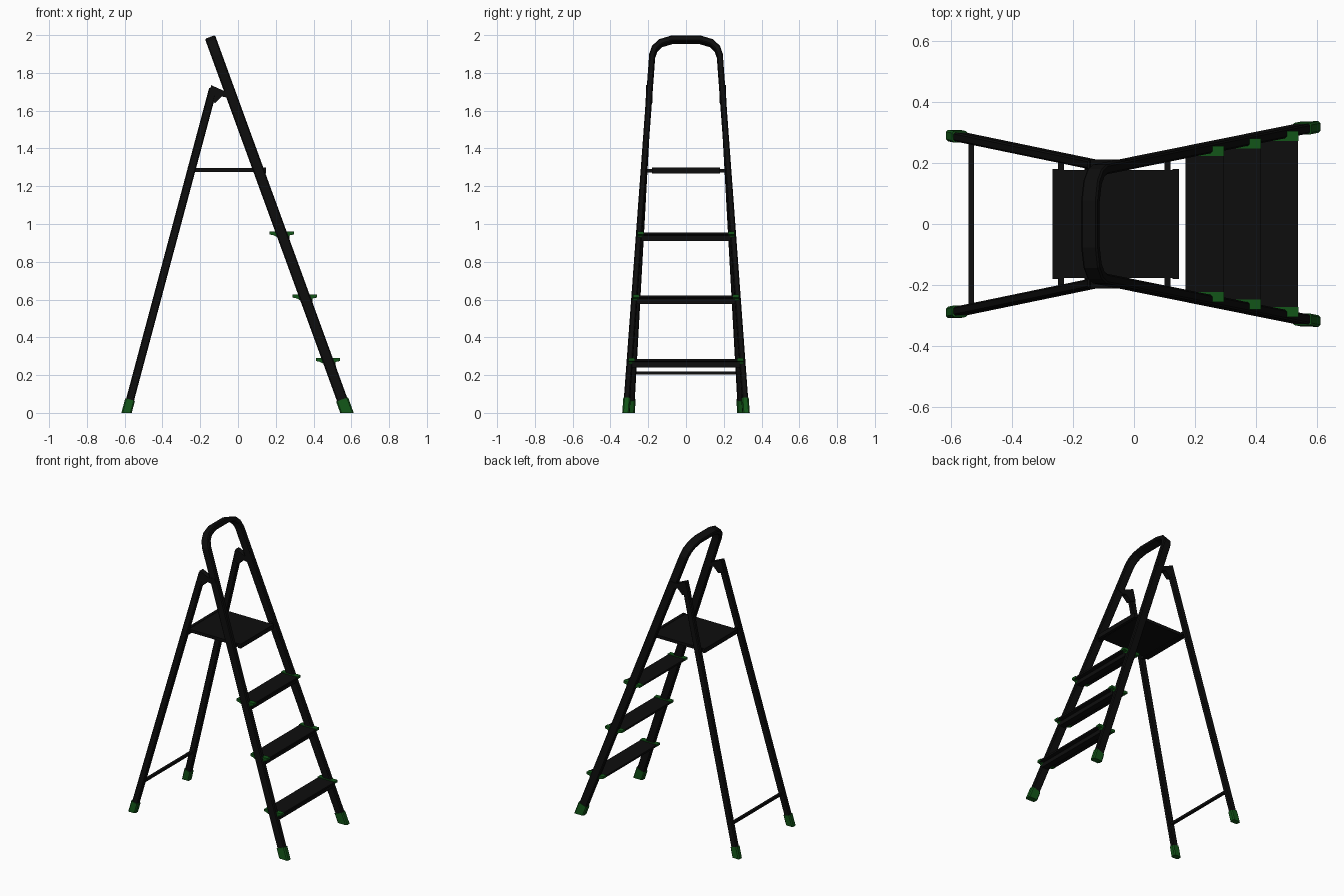
import bpy, bmesh
from mathutils import Vector

if "Cube" in bpy.data.objects:
    bpy.data.objects.remove(bpy.data.objects["Cube"])


def material(name, rgb):
    m = bpy.data.materials.new(name)
    m.diffuse_color = (*rgb, 1)
    m.use_nodes = True
    m.node_tree.nodes["Principled BSDF"].inputs["Base Color"].default_value = m.diffuse_color
    return m


BLACK = material("black", (0.004, 0.004, 0.004))
GREEN = material("dark green", (0.006, 0.09, 0.009))


def finish(bm, name, mat):
    bmesh.ops.recalc_face_normals(bm, faces=bm.faces)
    me = bpy.data.meshes.new(name)
    bm.to_mesh(me)
    bm.free()
    me.materials.append(mat)
    ob = bpy.data.objects.new(name, me)
    bpy.context.collection.objects.link(ob)
    return ob


def sweep(name, path, normal, width, depth, mat, floor=False):
    """Sweep a chamfered rectangle along a planar path; normal is the depth direction."""
    bm = bmesh.new()
    w, d, c = width / 2, depth / 2, min(width, depth) * 0.18
    prof = [(w, -d + c), (w, d - c), (w - c, d), (-w + c, d),
            (-w, d - c), (-w, -d + c), (-w + c, -d), (w - c, -d)]
    pts = [Vector(p) for p in path]
    n = Vector(normal).normalized()
    rings = []
    for i, p in enumerate(pts):
        a = (p - pts[i - 1]).normalized() if i else None
        b = (pts[i + 1] - p).normalized() if i < len(pts) - 1 else None
        t = ((a or b) + (b or a)).normalized()
        side = n.cross(t).normalized() / max(0.5, t.dot(a or b))
        rings.append([bm.verts.new(p + side * u + n * v) for u, v in prof])
    for r, s in zip(rings, rings[1:]):
        for k in range(8):
            bm.faces.new((r[k], r[(k + 1) % 8], s[(k + 1) % 8], s[k]))
    bm.faces.new(rings[0])
    bm.faces.new(rings[-1])
    if floor:  # trim flat on the ground
        res = bmesh.ops.bisect_plane(bm, geom=bm.verts[:] + bm.edges[:] + bm.faces[:],
                                     plane_co=(0, 0, 0), plane_no=(0, 0, -1), clear_outer=True)
        cut = [e for e in res["geom_cut"] if isinstance(e, bmesh.types.BMEdge)]
        bmesh.ops.contextual_create(bm, geom=cut)
    return finish(bm, name, mat)


def extrude_y(name, profile, y0, y1, mat):
    """Extrude an x-z profile along y."""
    bm = bmesh.new()
    f = bm.faces.new([bm.verts.new((x, y0, z)) for x, z in profile])
    res = bmesh.ops.extrude_face_region(bm, geom=[f])
    vs = [v for v in res["geom"] if isinstance(v, bmesh.types.BMVert)]
    bmesh.ops.translate(bm, vec=(0, y1 - y0, 0), verts=vs)
    return finish(bm, name, mat)


def rect(x0, x1, z0, z1):
    return [(x0, z0), (x1, z0), (x1, z1), (x0, z1)]


def front(y, z):  # point on the climbing side plane
    return (0.577 - 0.3645 * z, y, z)


def rear(s, z):  # point on the support leg axis
    return (-0.59 + 0.267 * z, s * (0.29 - 0.0553 * z), z)


def rail_y(z):
    return 0.318 - 0.0731 * z


FN = (1, 0, 0.3645)
RN = (1, 0, -0.267)

# climbing rails and top hoop in one bent tube
half = [(rail_y(0.02), 0.02), (0.179, 1.89), (0.166, 1.927), (0.135, 1.957), (0.075, 1.975)]
loop = half + [(-y, z) for y, z in reversed(half)]
sweep("front_rail_hoop", [front(y, z) for y, z in loop], FN, 0.032, 0.057, BLACK)

for s, side in ((1, "right"), (-1, "left")):
    # support legs and rubber feet
    sweep(f"rear_leg_{side}", [rear(s, 0.02), rear(s, 1.715)], RN, 0.03, 0.043, BLACK)
    sweep(f"rear_foot_{side}", [rear(s, -0.03), rear(s, 0.07)], RN, 0.038, 0.053, GREEN, True)
    sweep(f"front_foot_{side}", [front(s * rail_y(-0.03), -0.03), front(s * rail_y(0.07), 0.07)],
          FN, 0.038, 0.067, GREEN, True)
    # hinge bracket joining leg to rail
    extrude_y(f"hinge_bracket_{side}",
              [(-0.142, 1.735), (-0.075, 1.705), (-0.03, 1.71), (-0.02, 1.685),
               (-0.05, 1.668), (-0.085, 1.675), (-0.12, 1.64), (-0.162, 1.655)],
              s * 0.177, s * 0.212, BLACK)

# steps with green end clips
for i, z in enumerate((0.288, 0.624, 0.958)):
    x = front(0, z - 0.01)[0]
    y = rail_y(z)
    tread = [(-0.062, 0), (0.062, 0), (0.062, -0.012), (0.04, -0.016), (0.043, -0.046),
             (0.0, -0.046), (-0.02, -0.018), (-0.062, -0.012)]
    extrude_y(f"step_{i + 1}", [(x + u, z + v - 0.002) for u, v in tread],
              -y + 0.012, y - 0.012, BLACK)
    clip = [(-0.064, 0.002), (0.064, 0.002), (0.064, -0.013), (0.042, -0.018),
            (0.036, -0.03), (-0.02, -0.03), (-0.042, -0.018), (-0.064, -0.013)]
    for s, side in ((1, "right"), (-1, "left")):
        extrude_y(f"step_clip_{i + 1}_{side}", [(x + u, z + v) for u, v in clip],
                  s * (y - 0.024), s * (y + 0.008), GREEN)

# platform with end lips and pivot rods
extrude_y("platform", rect(-0.262, 0.142, 1.276, 1.296), -0.178, 0.178, BLACK)
for x, end in ((-0.257, "rear"), (0.137, "front")):
    extrude_y(f"platform_lip_{end}", rect(x - 0.01, x + 0.01, 1.268, 1.298), -0.18, 0.18, BLACK)
for x, end in ((-0.24, "rear"), (0.11, "front")):
    extrude_y(f"platform_rod_{end}", rect(x - 0.01, x + 0.01, 1.272, 1.292), -0.22, 0.22, BLACK)

# brace between support legs
bx = rear(1, 0.21)[0]
extrude_y("rear_brace", rect(bx - 0.009, bx + 0.009, 0.202, 0.218), -0.275, 0.275, BLACK)
